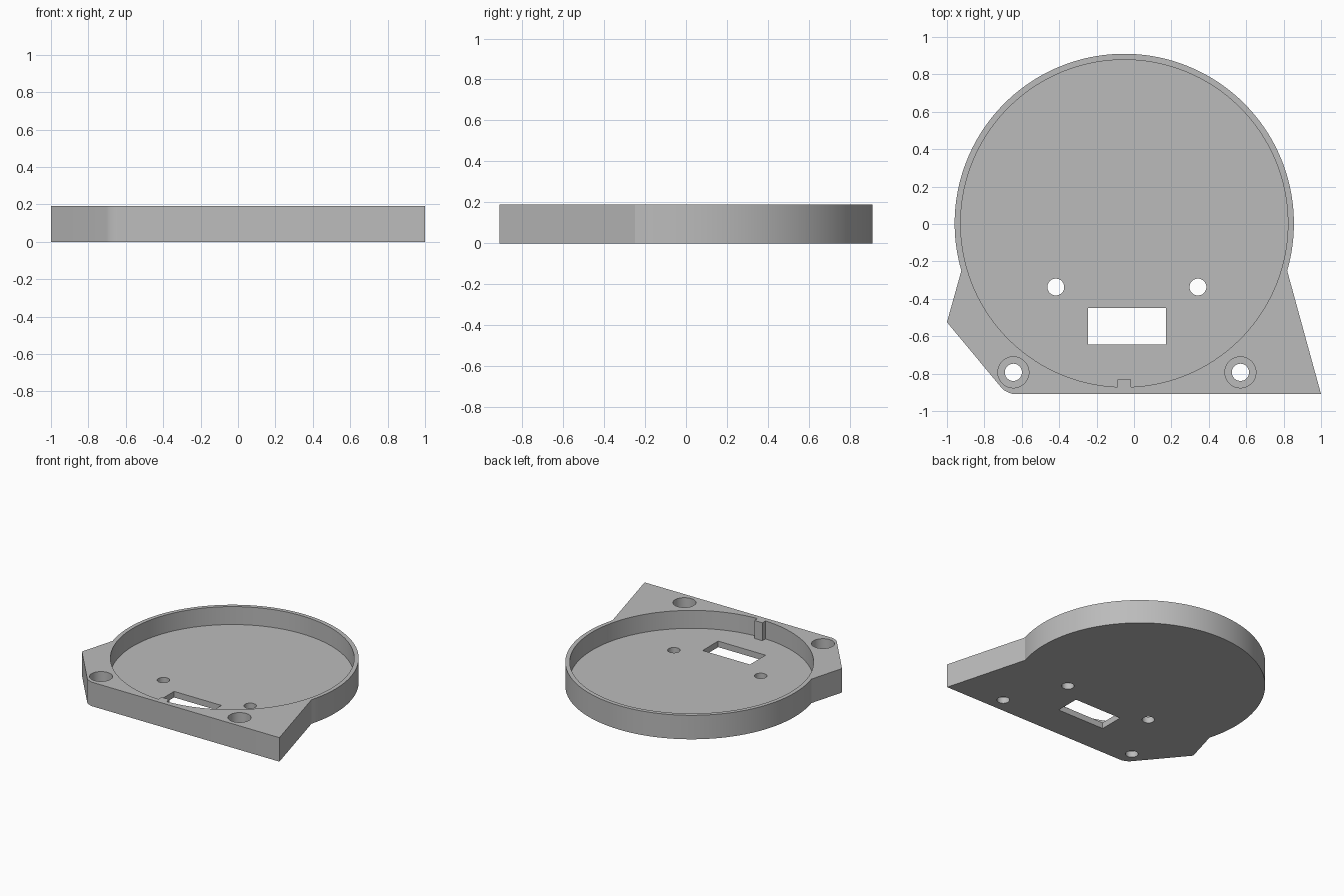
import bpy
import bmesh
from math import sin, cos, asin, pi, radians

cube = bpy.data.objects.get("Cube")
if cube:
    bpy.data.objects.remove(cube, do_unlink=True)

HEIGHT, FLOOR = 0.19, 0.048
CX, CY = -0.052, 0.003
R_OUT, R_IN = 0.907, 0.875

grey = bpy.data.materials.new("plain grey")
grey.use_nodes = True
grey.diffuse_color = (0.5, 0.5, 0.5, 1)
grey.node_tree.nodes["Principled BSDF"].inputs["Base Color"].default_value = (0.5, 0.5, 0.5, 1)


def arc(x, y, r, start, end, steps):
    """Points along a counter-clockwise arc, both ends included."""
    angles = [start + (end - start) * i / steps for i in range(steps + 1)]
    return [(x + r * cos(a), y + r * sin(a)) for a in angles]


def circle(x, y, r, steps=48):
    return arc(x, y, r, 0, 2 * pi, steps)[:-1]


def prism(name, outline, z0, z1):
    """Extrude a counter-clockwise outline between two heights."""
    bm = bmesh.new()
    base = bm.faces.new([bm.verts.new((x, y, z0)) for x, y in outline])
    top = bmesh.ops.extrude_face_region(bm, geom=[base])["geom"]
    verts = [v for v in top if isinstance(v, bmesh.types.BMVert)]
    bmesh.ops.translate(bm, verts=verts, vec=(0, 0, z1 - z0))
    bmesh.ops.recalc_face_normals(bm, faces=bm.faces)
    mesh = bpy.data.meshes.new(name)
    bm.to_mesh(mesh)
    bm.free()
    mesh.materials.append(grey)
    obj = bpy.data.objects.new(name, mesh)
    bpy.context.collection.objects.link(obj)
    return obj


# Housing outline: round rim joined to a skewed mounting foot
dip = asin((0.25 + CY) / R_OUT)
outline = arc(CX, CY, R_OUT, -dip, pi + dip, 110)
outline += [(-1, -0.525), (-0.705, -0.88), (-0.692, -0.891),
            (-0.67, -0.902), (-0.645, -0.91), (1, -0.91)]
housing = prism("housing", outline, 0, HEIGHT)

# Round pocket with a small locating key at the front
half_key = 0.035
gap = asin(half_key / R_IN)
pocket = arc(CX, CY, R_IN, -pi / 2 + gap, 3 * pi / 2 - gap, 128)
pocket += [(CX - half_key, -0.832), (CX + half_key, -0.832)]
cutters = [prism("pocket_cutter", pocket, FLOOR, HEIGHT + 0.1)]

# Connector slot in the floor
slot = [(-0.245, -0.645), (0.17, -0.645), (0.17, -0.45), (-0.245, -0.45)]
cutters.append(prism("slot_cutter", slot, -0.1, HEIGHT))

# Floor holes and counterbored mounting holes
for side in (-1, 1):
    floor_x = -0.038 + side * 0.38
    mount_x = -0.038 + side * 0.607
    cutters.append(prism("floor_hole_cutter", circle(floor_x, -0.337, 0.045), -0.1, HEIGHT))
    cutters.append(prism("counterbore_cutter", circle(mount_x, -0.793, 0.083), FLOOR, HEIGHT + 0.1))
    cutters.append(prism("mount_hole_cutter", circle(mount_x, -0.793, 0.046), -0.1, HEIGHT + 0.05))

# Cut everything out of the housing, then drop the cutters
for cutter in cutters:
    cutter.hide_render = True
    cut = housing.modifiers.new(cutter.name, 'BOOLEAN')
    cut.operation = 'DIFFERENCE'
    cut.solver = 'EXACT'
    cut.object = cutter

bpy.ops.object.select_all(action='DESELECT')
housing.select_set(True)
bpy.context.view_layer.objects.active = housing
for name in [m.name for m in housing.modifiers]:
    bpy.ops.object.modifier_apply(modifier=name)
for cutter in cutters:
    bpy.data.objects.remove(cutter, do_unlink=True)

bpy.ops.object.shade_smooth_by_angle(angle=radians(30))
